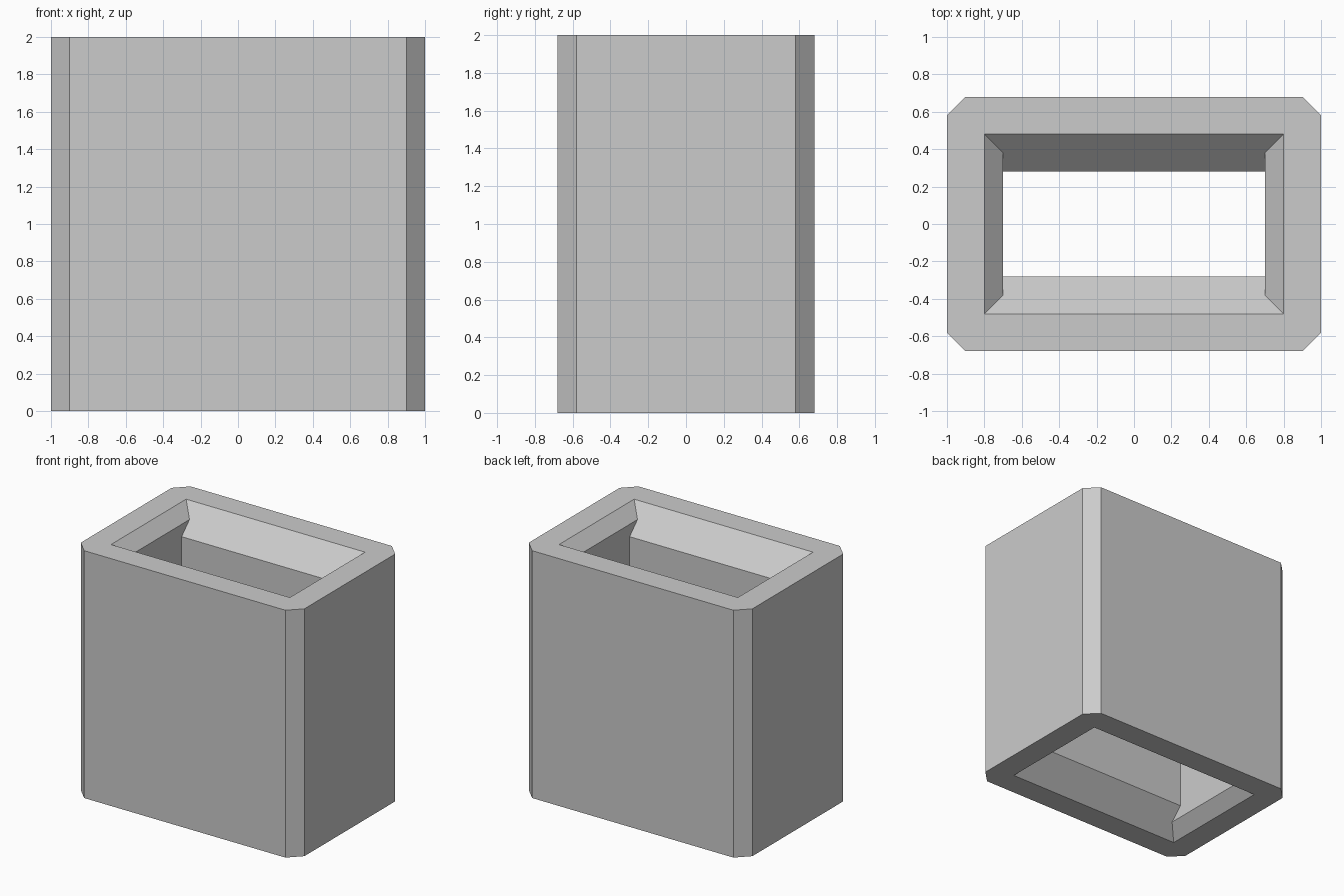
import bpy
import bmesh

cube = bpy.data.objects.get("Cube")
if cube:
    bpy.data.objects.remove(cube, do_unlink=True)

HEIGHT = 2.0
HALF_X, HALF_Y, CHAMFER = 1.0, 0.68, 0.1

# One flat grey
grey = bpy.data.materials.new("plain_grey")
grey.use_nodes = True
colour = (0.6, 0.6, 0.6, 1.0)
grey.diffuse_color = colour
grey.node_tree.nodes["Principled BSDF"].inputs["Base Color"].default_value = colour

bm = bmesh.new()
CORNERS = [(1, 1), (-1, 1), (-1, -1), (1, -1)]


def rectangle(hx, hy, z):
    return [bm.verts.new((sx * hx, sy * hy, z)) for sx, sy in CORNERS]


def chamfered(z):
    """Rectangle with cut corners, two vertices per corner."""
    ring = []
    for sx, sy in CORNERS:
        pair = [(sx * HALF_X, sy * (HALF_Y - CHAMFER), z),
                (sx * (HALF_X - CHAMFER), sy * HALF_Y, z)]
        if sx * sy < 0:
            pair.reverse()
        ring += [bm.verts.new(p) for p in pair]
    return ring


def bridge(a, b):
    n = len(a)
    for i in range(n):
        j = (i + 1) % n
        bm.faces.new((a[i], a[j], b[j], b[i]))


def rim(outer, inner):
    """Flat end face between the outer outline and the opening."""
    for i in range(4):
        j = (i + 1) % 4
        bm.faces.new((outer[2 * i], outer[2 * i + 1], inner[i]))
        bm.faces.new((outer[2 * i + 1], outer[2 * j], inner[j], inner[i]))


# Outer wall
outer_bottom, outer_top = chamfered(0), chamfered(HEIGHT)
bridge(outer_bottom, outer_top)

# Inner channel, flared the same way at both ends: half x, half y, depth
flare = [(0.8, 0.48, 0.0), (0.7, 0.38, 0.1), (0.7, 0.28, 0.2)]
rings = [rectangle(hx, hy, d) for hx, hy, d in flare]
rings += [rectangle(hx, hy, HEIGHT - d) for hx, hy, d in reversed(flare)]
for lower, upper in zip(rings, rings[1:]):
    bridge(lower, upper)

# End rims
rim(outer_bottom, rings[0])
rim(outer_top, rings[-1])

bmesh.ops.recalc_face_normals(bm, faces=bm.faces)
mesh = bpy.data.meshes.new("hollow_sleeve")
bm.to_mesh(mesh)
bm.free()
mesh.materials.append(grey)
sleeve = bpy.data.objects.new("hollow_sleeve", mesh)
bpy.context.collection.objects.link(sleeve)
